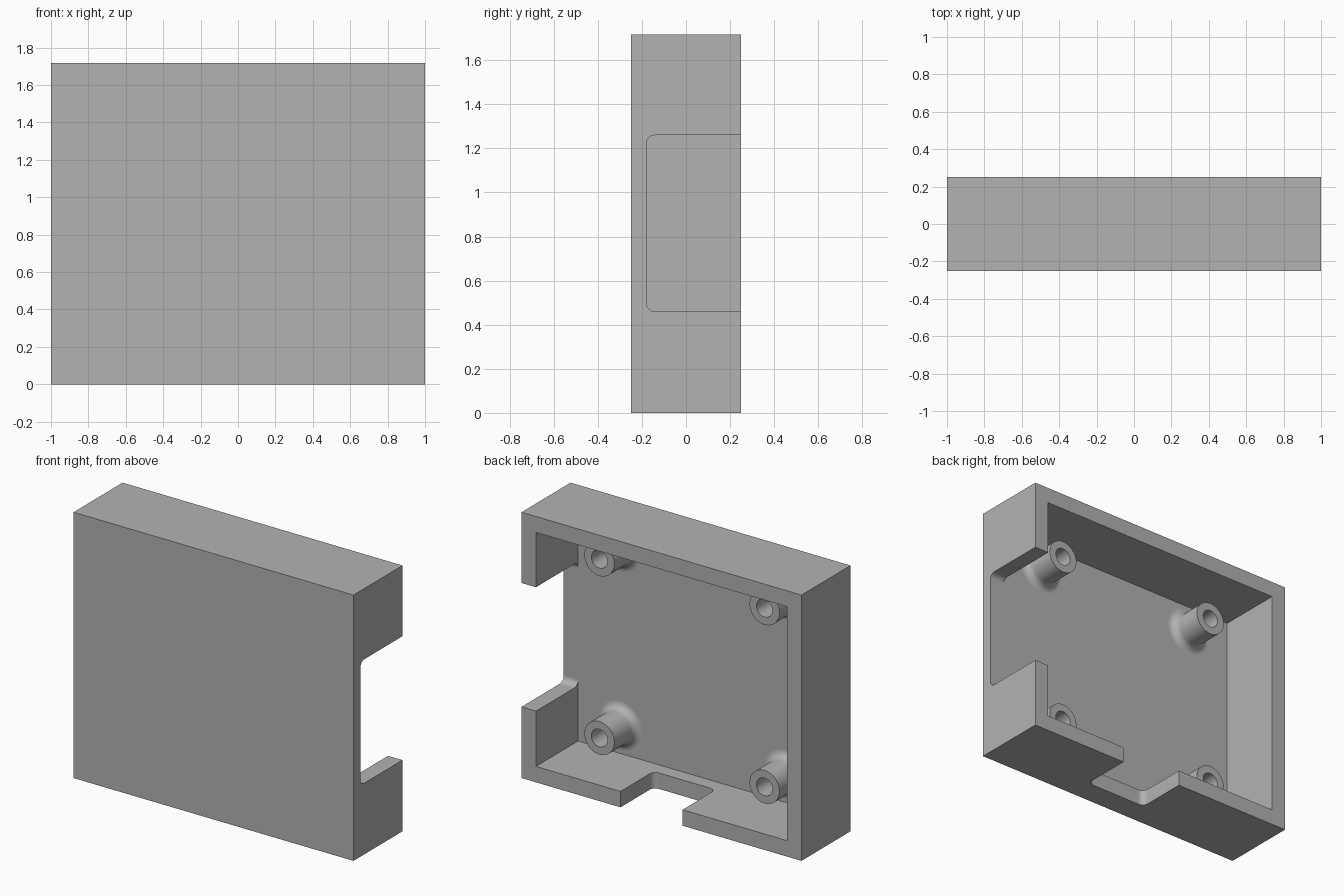
import bpy, bmesh, math
from mathutils import Vector, Matrix

cube = bpy.data.objects.get("Cube")
if cube:
    bpy.data.objects.remove(cube, do_unlink=True)

WIDTH, DEPTH, HEIGHT = 2.0, 0.5, 1.717
WALL = 0.103
FLOOR_Y = -0.18          # inner face of the front panel
BACK_Y = DEPTH / 2
FILLET = 0.04

grey = bpy.data.materials.new("plain grey")
grey.use_nodes = True
colour = (0.448, 0.448, 0.448, 1)
grey.diffuse_color = colour
grey.node_tree.nodes["Principled BSDF"].inputs["Base Color"].default_value = colour


def make_object(name, bm):
    bmesh.ops.recalc_face_normals(bm, faces=bm.faces)
    mesh = bpy.data.meshes.new(name)
    bm.to_mesh(mesh)
    bm.free()
    mesh.materials.append(grey)
    obj = bpy.data.objects.new(name, mesh)
    bpy.context.collection.objects.link(obj)
    return obj


def box(name, low, high, round_axis=None):
    """Box between two corners; its front edges along round_axis may be rounded."""
    low, high = Vector(low), Vector(high)
    bm = bmesh.new()
    bmesh.ops.create_cube(bm, size=1)
    bmesh.ops.scale(bm, vec=high - low, verts=bm.verts)
    bmesh.ops.translate(bm, vec=(low + high) / 2, verts=bm.verts)
    if round_axis is not None:
        edges = [e for e in bm.edges
                 if all(abs(v.co.y - low.y) < 1e-4 for v in e.verts)
                 and abs((e.verts[0].co - e.verts[1].co)[round_axis]) > 1e-4]
        bmesh.ops.bevel(bm, geom=edges, offset=FILLET, segments=8,
                        profile=0.5, affect='EDGES')
    return make_object(name, bm)


def cut(target, cutter):
    cutter.hide_render = True
    mod = target.modifiers.new("cut", 'BOOLEAN')
    mod.operation = 'DIFFERENCE'
    mod.solver = 'EXACT'
    mod.object = cutter
    bpy.context.view_layer.objects.active = target
    bpy.ops.object.modifier_apply(modifier=mod.name)
    bpy.data.objects.remove(cutter, do_unlink=True)


# Open-backed tray with a side notch and a bottom notch
tray = box("tray", (-WIDTH / 2, -BACK_Y, 0), (WIDTH / 2, BACK_Y, HEIGHT))
cut(tray, box("cavity", (-1 + WALL, FLOOR_Y, WALL),
              (1 - WALL, BACK_Y + 0.1, HEIGHT - WALL)))
cut(tray, box("side_notch", (0.8, FLOOR_Y, 0.46),
              (1.1, BACK_Y + 0.1, 1.26), round_axis=0))
cut(tray, box("bottom_notch", (-0.15, -0.088, -0.1),
              (0.293, BACK_Y + 0.1, 0.2), round_axis=2))
# Only the rounded notch corners are smooth
for face in tray.data.polygons:
    face.use_smooth = max(abs(c) for c in face.normal) < 0.9999


def standoff(name, x, z):
    """Hollow screw post with a flared base, turned around the y axis."""
    outer, hole, top, flare = 0.107, 0.057, 0.033, 0.05
    sunk = FLOOR_Y - 0.01
    profile = [(hole, sunk), (hole, top), (outer, top)]
    for i in range(9):
        a = math.pi / 2 * i / 8
        profile.append((outer + flare * (1 - math.cos(a)),
                        FLOOR_Y + flare * (1 - math.sin(a))))
    profile.append((outer + flare, sunk))
    bm = bmesh.new()
    verts = [bm.verts.new((r, y, 0)) for r, y in profile]
    edges = [bm.edges.new((v, verts[i - 1])) for i, v in enumerate(verts)]
    bmesh.ops.spin(bm, geom=verts + edges, cent=(0, 0, 0), axis=(0, 1, 0),
                   angle=math.tau, steps=48, use_merge=True)
    bmesh.ops.remove_doubles(bm, verts=bm.verts, dist=1e-4)
    bmesh.ops.transform(bm, matrix=Matrix.Translation((x, 0, z)), verts=bm.verts)
    obj = make_object(name, bm)
    bpy.ops.object.select_all(action='DESELECT')
    obj.select_set(True)
    bpy.context.view_layer.objects.active = obj
    bpy.ops.object.shade_smooth_by_angle(angle=math.radians(30))


# Four screw posts
for side, x in (("left", 0.596), ("right", -0.584)):
    for level, z in (("lower", 0.284), ("upper", 1.438)):
        standoff(f"{level}_{side}_standoff", x, z)
